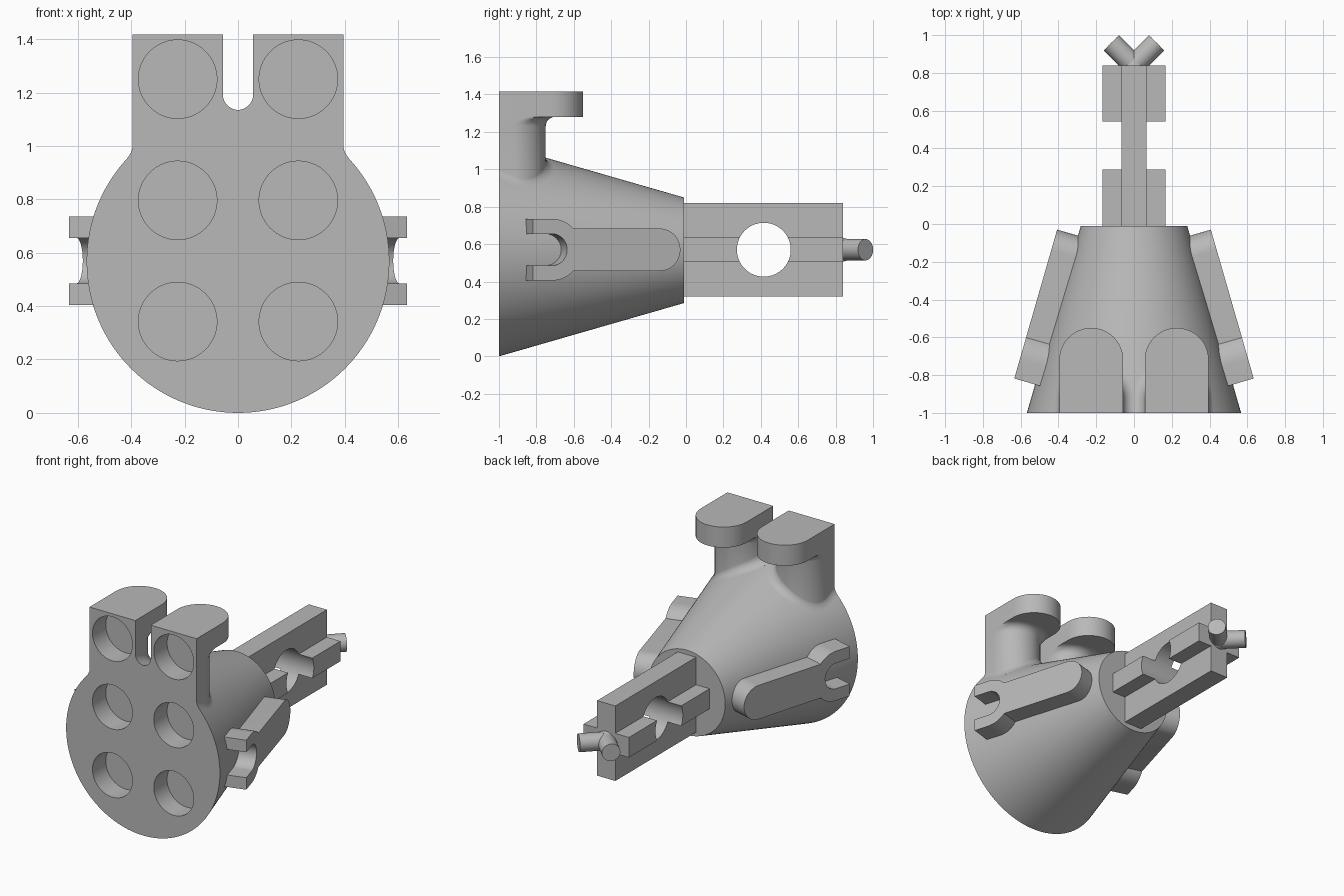
import bpy, bmesh, math
from mathutils import Vector, Matrix

cube = bpy.data.objects.get("Cube")
if cube:
    bpy.data.objects.remove(cube, do_unlink=True)

grey = bpy.data.materials.new("plain grey")
grey.use_nodes = True
colour = (0.48, 0.48, 0.48, 1)
grey.diffuse_color = colour
grey.node_tree.nodes["Principled BSDF"].inputs["Base Color"].default_value = colour

AXIS_Z = 0.567      # height of the cone axis
FRONT_R = 0.567
SLOPE = 0.288       # radius lost per unit of depth
HALF = 0.169        # half width of a post
POST_X = 0.226
BLEND = 0.057       # blend radius between post and cone


def add_object(name, bm):
    bmesh.ops.recalc_face_normals(bm, faces=bm.faces)
    mesh = bpy.data.meshes.new(name)
    bm.to_mesh(mesh)
    bm.free()
    mesh.materials.append(grey)
    ob = bpy.data.objects.new(name, mesh)
    bpy.context.collection.objects.link(ob)
    return ob


def prism(name, points, direction):
    """Extrude a flat outline of 3D points along a direction."""
    bm = bmesh.new()
    face = bm.faces.new([bm.verts.new(p) for p in points])
    moved = bmesh.ops.extrude_face_region(bm, geom=[face])["geom"]
    bmesh.ops.translate(bm, vec=Vector(direction),
                        verts=[v for v in moved if isinstance(v, bmesh.types.BMVert)])
    return add_object(name, bm)


def tube(name, start, end, r1, r2=None, segments=64):
    """Round bar or cone between two points."""
    start, end = Vector(start), Vector(end)
    axis = end - start
    bm = bmesh.new()
    place = Matrix.Translation((start + end) / 2) @ axis.to_track_quat('Z', 'Y').to_matrix().to_4x4()
    bmesh.ops.create_cone(bm, cap_ends=True, segments=segments, radius1=r1,
                          radius2=r1 if r2 is None else r2, depth=axis.length, matrix=place)
    return add_object(name, bm)


def cut(ob, cutters):
    for cutter in cutters:
        mod = ob.modifiers.new("cut", 'BOOLEAN')
        mod.operation = 'DIFFERENCE'
        mod.solver = 'EXACT'
        mod.object = cutter
    graph = bpy.context.evaluated_depsgraph_get()
    mesh = bpy.data.meshes.new_from_object(ob.evaluated_get(graph))
    ob.modifiers.clear()
    ob.data = mesh


def arc(cx, cy, r, a0, a1, n=24):
    angles = [math.radians(a0 + (a1 - a0) * i / n) for i in range(n + 1)]
    return [(cx + r * math.cos(a), cy + r * math.sin(a)) for a in angles]


def cone_top(x, y):
    r = FRONT_R - SLOPE * (y + 1)
    return AXIS_Z + math.sqrt(r * r - x * x)


def arch(back):
    """Outline and outward normals of a post: flat front, round back."""
    centre = back - HALF
    pts = [(HALF, -1)] + arc(0, centre, HALF, 0, 180) + [(-HALF, -1)]
    normals = [(1, 0)] + arc(0, 0, 1, 0, 180) + [(-1, 0)]
    return pts, normals


def post(name, cx, back=-0.75, top=1.28, flare=0.05):
    """Post that flares into the cap above and blends into the cone below."""
    pts, normals = arch(back)
    rings = []
    for i in range(7):
        t = math.pi / 2 * (1 - i / 6)
        d, drop = flare * (1 - math.cos(t)), flare * (1 - math.sin(t))
        rings.append([(cx + max(-HALF, min(HALF, x + nx * d)), max(-1, y + ny * d), top - drop)
                      for (x, y), (nx, ny) in zip(pts, normals)])
    for i in range(9):
        t = math.pi / 2 * i / 8
        ring = []
        for (x, y), (nx, ny) in zip(pts, normals):
            eps = 0.01
            fall = (cone_top(cx + x, y) - cone_top(cx + x + nx * eps, y + ny * eps)) / eps
            r = BLEND * math.tan((math.pi / 2 - math.atan(fall)) / 2)
            d = r * (1 - math.cos(t))
            px, py = cx + x + nx * d, y + ny * d
            ring.append((px, py, cone_top(px, py) + r * (1 - math.sin(t))))
        rings.append(ring)
    rings.append([(x, y, z - 0.03) for x, y, z in rings[-1]])
    bm = bmesh.new()
    loops = [[bm.verts.new(p) for p in ring] for ring in rings]
    n = len(pts)
    for a, b in zip(loops, loops[1:]):
        for i in range(n):
            j = (i + 1) % n
            bm.faces.new((a[i], a[j], b[j], b[i]))
    bm.faces.new(loops[0])
    bm.faces.new(loops[-1])
    return add_object(name, bm)


# Cone body
body = tube("cone_body", (0, -1, AXIS_Z), (0, -0.01, AXIS_Z), FRONT_R, 0.282, 128)
parts = [body]

# Posts with overhanging caps, and the round sockets in the front face
for side, word in ((1, "left"), (-1, "right")):
    column = post(word + "_post", side * POST_X)
    cap = prism(word + "_cap", [(side * POST_X + x, y, 1.28) for x, y in arch(-0.55)[0]],
                (0, 0, 0.137))
    sockets = [tube("socket_cutter", (side * POST_X, -1.1, z), (side * POST_X, -0.86, z), 0.147)
               for z in (0.342, 0.796, 1.25)]
    cut(body, sockets)
    cut(column, sockets[2:])
    cut(cap, sockets[2:])
    for s in sockets:
        bpy.data.objects.remove(s, do_unlink=True)
    parts += [column, cap]

# Cross-shaped rear beam with a round hole through it
w, h, t, b = 0.067, 0.25, 0.167, 0.067
quarter = [(t, b), (w, b), (w, h)]
cross = quarter + [(-x, z) for x, z in reversed(quarter)]
cross += [(-x, -z) for x, z in cross]
beam = prism("rear_beam", [(x, -0.05, AXIS_Z + 0.003 + z) for x, z in cross], (0, 0.89, 0))
hole = tube("hole_cutter", (-0.5, 0.416, 0.57), (0.5, 0.416, 0.57), 0.144)
cut(beam, [hole])
bpy.data.objects.remove(hole, do_unlink=True)
parts.append(beam)

# Forked tip
for side, word in ((1, "left"), (-1, "right")):
    parts.append(tube(word + "_prong", (-side * 0.03, 0.81, 0.57), (side * 0.12, 0.96, 0.57),
                      0.057, segments=48))
parts.append(tube("prong_collar", (0, 0.83, 0.57), (0, 0.865, 0.57), 0.066, 0.057, 48))

# Forked side arms lying along the cone
tilt = math.atan(SLOPE)
arm = arc(0.113, 0, 0.113, 90, 270)
arm += arc(0.715, 0, 0.165, 223, 270, 10) + [(0.82, -0.165), (0.82, -0.085)]
arm += arc(0.715, 0, 0.085, 270, 90) + [(0.82, 0.085), (0.82, 0.165)]
arm += arc(0.715, 0, 0.165, 90, 137, 10)
for side, word in ((1, "left"), (-1, "right")):
    points = [(side * (0.407 + u * math.sin(tilt)), -0.03 - u * math.cos(tilt), 0.57 + v)
              for u, v in arm]
    inward = Vector((-side * math.cos(tilt), -math.sin(tilt), 0)) * 0.18
    parts.append(prism(word + "_side_arm", points, inward))

# Smooth round surfaces, keep edges sharp
bpy.ops.object.select_all(action='DESELECT')
for ob in parts:
    ob.select_set(True)
bpy.context.view_layer.objects.active = body
bpy.ops.object.shade_smooth_by_angle(angle=math.radians(30))
